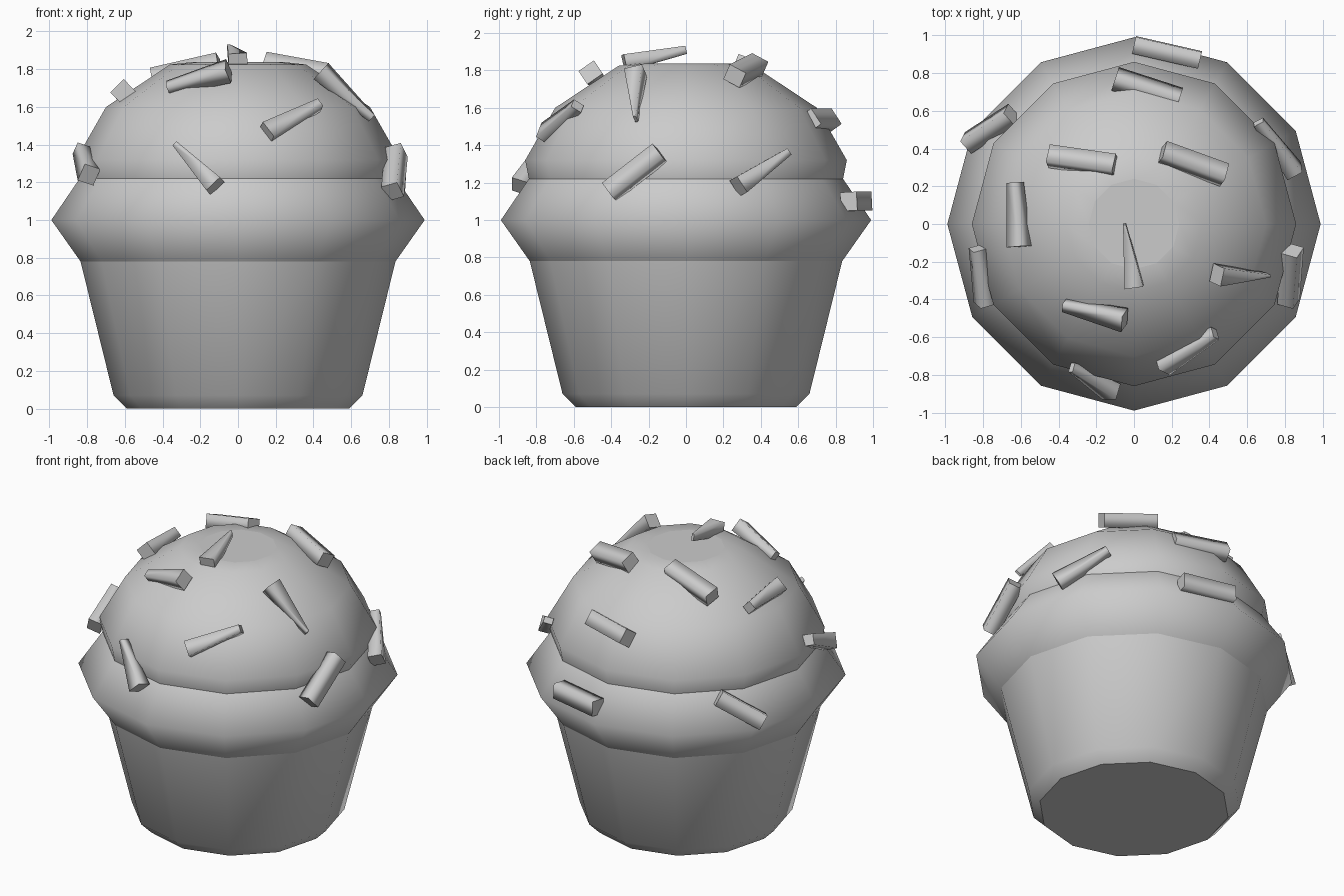
import bpy, bmesh, math
from mathutils import Vector

cube = bpy.data.objects.get("Cube")
if cube:
    bpy.data.objects.remove(cube, do_unlink=True)

SIDES = 12
grey = bpy.data.materials.new("plain grey")
grey.use_nodes = True
grey.diffuse_color = (0.6, 0.6, 0.6, 1)
grey.node_tree.nodes["Principled BSDF"].inputs["Base Color"].default_value = (0.6, 0.6, 0.6, 1)


def add_object(name, bm):
    bmesh.ops.recalc_face_normals(bm, faces=bm.faces)
    mesh = bpy.data.meshes.new(name)
    bm.to_mesh(mesh)
    bm.free()
    mesh.materials.append(grey)
    obj = bpy.data.objects.new(name, mesh)
    bpy.context.collection.objects.link(obj)
    return obj


def skin(name, rings):
    """Join closed rings of points with smooth sides and flat end caps."""
    bm = bmesh.new()
    loops = [[bm.verts.new(p) for p in ring] for ring in rings]
    n = len(loops[0])
    for low, high in zip(loops, loops[1:]):
        for i in range(n):
            j = (i + 1) % n
            bm.faces.new((low[i], low[j], high[j], high[i])).smooth = True
    bm.faces.new(loops[0])
    bm.faces.new(loops[-1])
    return add_object(name, bm)


def lathe(name, profile):
    angles = [2 * math.pi * i / SIDES for i in range(SIDES)]
    return skin(name, [[(r * math.cos(a), r * math.sin(a), z) for a in angles]
                       for r, z in profile])


# Cake body: paper cup, overhanging rim and dome
lathe("cup", [(0.59, 0.0), (0.66, 0.07), (0.835, 0.78)])
lathe("cake_rim", [(0.835, 0.78), (0.99, 1.0), (0.84, 1.22)])
lathe("cake_dome", [(0.84, 1.22), (0.86, 1.32), (0.7, 1.6), (0.36, 1.825), (0.24, 1.838)])


# Sprinkles: short bars lying on the surface, some pinched at one end
def sprinkle(name, start, end, pinch):
    a, b = Vector(start), Vector(end)
    along = (b - a).normalized()
    mid = (a + b) / 2
    out = (mid - Vector((0, 0, 1.05))).normalized()
    side = along.cross(out).normalized()
    up = side.cross(along)

    def ring(p, width):
        return [p + side * s * 0.05 * width + up * t * 0.045 * (0.4 + 0.6 * width)
                for s, t in ((-1, -1), (1, -1), (1, 1), (-1, 1))]
    skin(name, [ring(a, pinch), ring(b, 1)])


SPRINKLES = [
    ((0, .95, 1.1), (.35, .87, 1.1), 1),
    ((-.1, .77, 1.53), (.24, .66, 1.53), 1),
    ((-.45, .36, 1.75), (-.1, .31, 1.83), 1),
    ((.15, .38, 1.83), (.48, .26, 1.77), 1),
    ((.66, .54, 1.36), (.85, .28, 1.18), .4),
    ((.84, -.14, 1.36), (.82, -.41, 1.15), 1),
    ((.71, -.27, 1.54), (.44, -.27, 1.79), .15),
    ((.43, -.58, 1.61), (.15, -.75, 1.46), .5),
    ((-.05, 0, 1.91), (0, -.33, 1.84), .15),
    ((-.37, -.43, 1.7), (-.05, -.51, 1.79), .5),
    ((-.33, -.76, 1.4), (-.12, -.89, 1.18), .3),
    ((-.83, -.13, 1.37), (-.79, -.42, 1.24), .7),
    ((-.63, .22, 1.67), (-.61, -.12, 1.68), .6),
    ((-.65, .58, 1.2), (-.88, .43, 1.04), 1),
]
for number, data in enumerate(SPRINKLES, 1):
    sprinkle(f"sprinkle_{number}", *data)
